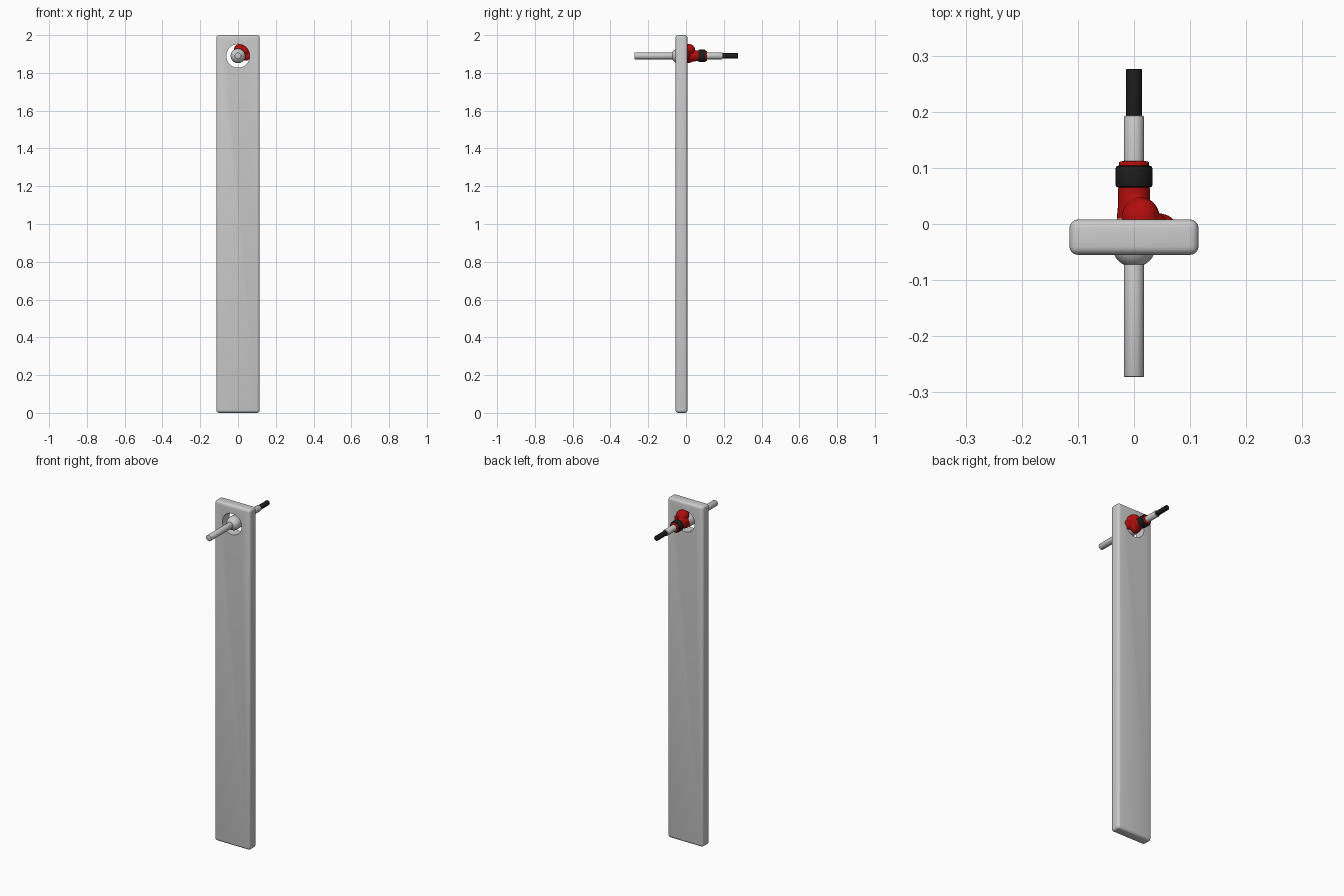
import bpy, bmesh
from math import cos, sin, pi, radians
from mathutils import Matrix

if "Cube" in bpy.data.objects:
    bpy.data.objects.remove(bpy.data.objects["Cube"])

HZ = 1.89  # height of the rod axis and the hole


def material(name, color):
    m = bpy.data.materials.new(name)
    m.diffuse_color = color
    m.use_nodes = True
    m.node_tree.nodes["Principled BSDF"].inputs["Base Color"].default_value = m.diffuse_color
    return m


def make_object(name, bm, mat=None):
    bmesh.ops.recalc_face_normals(bm, faces=bm.faces)
    me = bpy.data.meshes.new(name)
    bm.to_mesh(me)
    bm.free()
    ob = bpy.data.objects.new(name, me)
    bpy.context.collection.objects.link(ob)
    if mat:
        me.materials.append(mat)
    return ob


def activate(ob):
    bpy.ops.object.select_all(action='DESELECT')
    ob.select_set(True)
    bpy.context.view_layer.objects.active = ob


def smooth(ob, angle=35):
    activate(ob)
    bpy.ops.object.shade_smooth_by_angle(angle=radians(angle))


def lathe(name, profile, mat=None, n=32):
    """Turn (y, radius) points around the rod axis, capped at both ends."""
    bm = bmesh.new()
    rings = [[bm.verts.new((r * cos(2 * pi * i / n), y, HZ + r * sin(2 * pi * i / n)))
              for i in range(n)] for y, r in profile]
    for a, b in zip(rings, rings[1:]):
        for i in range(n):
            j = (i + 1) % n
            bm.faces.new((a[i], a[j], b[j], b[i]))
    bm.faces.new(rings[0])
    bm.faces.new(rings[-1])
    return make_object(name, bm, mat)


def rod(name, y0, y1, r, c, mat=None):
    h = c * 0.3
    ob = lathe(name, [(y0, r - c), (y0 + h, r - h), (y0 + c, r),
                      (y1 - c, r), (y1 - h, r - h), (y1, r - c)], mat)
    smooth(ob)
    return ob


red = material("red", (0.45, 0.004, 0.004, 1))
black = material("black", (0.012, 0.012, 0.012, 1))

# Board with rounded edges
bm = bmesh.new()
bmesh.ops.create_cube(bm, size=1, matrix=Matrix.Translation((0, -0.0235, 1)) @
                      Matrix.Diagonal((0.23, 0.063, 2, 1)))
bmesh.ops.bevel(bm, geom=bm.edges[:], offset=0.015, segments=4, profile=0.5, affect='EDGES')
board = make_object("board", bm)

# Round hole near the top
cutter = lathe("hole_cutter", [(-0.2, 0.062), (0.2, 0.062)], n=48)
cutter.hide_render = True
mod = board.modifiers.new("hole", 'BOOLEAN')
mod.operation = 'DIFFERENCE'
mod.solver = 'EXACT'
mod.object = cutter
activate(board)
bpy.ops.object.modifier_apply(modifier=mod.name)
bpy.data.objects.remove(cutter)
smooth(board)

# Rods, round front collar and dark tip
rod("front_rod", -0.273, -0.03, 0.018, 0.003)
rod("rear_rod", 0.03, 0.193, 0.018, 0.003)
rod("rear_tip", 0.17, 0.276, 0.014, 0.001, black)
steps = 14
collar = [(-0.038 - 0.039 * cos(pi / 2 * i / steps), max(0.002, 0.039 * sin(pi / 2 * i / steps)))
          for i in range(steps + 1)]
smooth(lathe("front_collar", collar + [(-0.01, 0.038), (0.01, 0.03)]))

# Red body with an upper and a side lobe, blended into one skin
parts = [
    # centre x, y, z offset, then radii
    (0.012, 0.012, 0.034, 0.034, 0.036, 0.030),
    (0.036, 0.003, 0.000, 0.036, 0.017, 0.026),
    (0.030, 0.000, 0.026, 0.028, 0.022, 0.026),
    (0.000, 0.012, -0.008, 0.031, 0.034, 0.030),
]
bm = bmesh.new()
for x, y, dz, rx, ry, rz in parts:
    bmesh.ops.create_uvsphere(bm, u_segments=24, v_segments=14, radius=1,
                              matrix=Matrix.Translation((x, y, HZ + dz)) @
                              Matrix.Diagonal((rx, ry, rz, 1)))
bmesh.ops.create_cone(bm, cap_ends=True, segments=32, radius1=0.030, radius2=0.027, depth=0.11,
                      matrix=Matrix.Translation((0, 0.057, HZ)) @ Matrix.Rotation(-pi / 2, 4, 'X'))
body = make_object("red_body", bm, red)
activate(body)
mod = body.modifiers.new("blend", 'REMESH')
mod.mode = 'VOXEL'
mod.voxel_size = 0.003
mod.use_smooth_shade = True
relax = body.modifiers.new("relax", 'SMOOTH')
relax.factor = 0.5
relax.iterations = 6
for m in ("blend", "relax"):
    bpy.ops.object.modifier_apply(modifier=m)

# Black band around the red body
rod("black_band", 0.065, 0.104, 0.033, 0.005, black)
